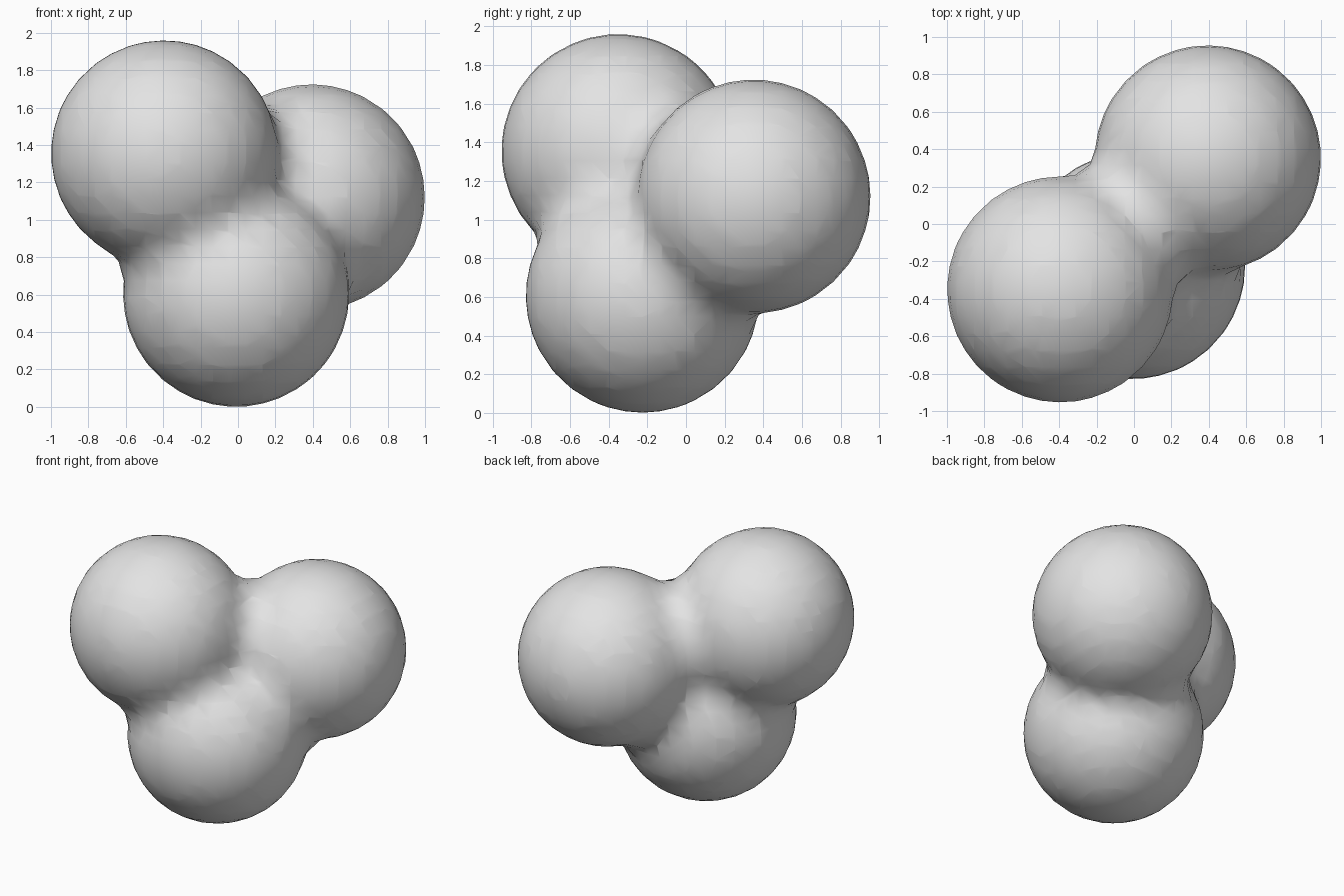
import bpy
from mathutils import Vector
from mathutils.bvhtree import BVHTree

cube = bpy.data.objects.get("Cube")
if cube:
    bpy.data.objects.remove(cube, do_unlink=True)

# Light grey clay colour
grey = bpy.data.materials.new("light_grey")
grey.use_nodes = True
colour = (0.77, 0.77, 0.77, 1.0)
grey.diffuse_color = colour
grey.node_tree.nodes["Principled BSDF"].inputs["Base Color"].default_value = colour

# Three balls: upper right, rear left and bottom
CENTRES = [Vector((-0.395, -0.35, 1.355)),
           Vector((0.395, 0.35, 1.12)),
           Vector((-0.01, -0.225, 0.605))]
RADIUS = 0.605
FILLET = 0.19


def evaluated_mesh(obj):
    bpy.context.view_layer.update()
    depsgraph = bpy.context.evaluated_depsgraph_get()
    return bpy.data.meshes.new_from_object(obj.evaluated_get(depsgraph))


# Base surface: the balls blended as one field
meta = bpy.data.metaballs.new("blob_field")
meta.resolution = 0.09
meta.render_resolution = 0.09
meta.threshold = 0.6
for centre in CENTRES:
    ball = meta.elements.new(type='BALL')
    ball.co = centre
    ball.radius = 0.826
    ball.stiffness = 6.0
field = bpy.data.objects.new("blob_field", meta)
bpy.context.collection.objects.link(field)
mesh = evaluated_mesh(field)
bpy.data.objects.remove(field, do_unlink=True)

# Outer guide shell: union of the balls grown by the fillet radius
shells = []
for centre in CENTRES:
    bpy.ops.mesh.primitive_ico_sphere_add(
        subdivisions=5, radius=RADIUS + FILLET, location=centre)
    shell = bpy.context.object
    shell.data.transform(shell.matrix_world)
    shell.location = (0, 0, 0)
    shell.hide_render = True
    shells.append(shell)
for other in shells[1:]:
    union = shells[0].modifiers.new("union", 'BOOLEAN')
    union.operation = 'UNION'
    union.solver = 'EXACT'
    union.object = other
guide = evaluated_mesh(shells[0])
tree = BVHTree.FromPolygons([v.co for v in guide.vertices],
                            [p.vertices for p in guide.polygons])
for shell in shells:
    bpy.data.objects.remove(shell, do_unlink=True)
bpy.data.meshes.remove(guide)

# Sink the surface one fillet radius inside the guide, rounding the creases
for vert in mesh.vertices:
    nearest = tree.find_nearest(vert.co)[0]
    vert.co = nearest + (vert.co - nearest).normalized() * FILLET

mesh.name = "blended_blob"
mesh.materials.clear()
mesh.materials.append(grey)
mesh.shade_smooth()
blob = bpy.data.objects.new("blended_blob", mesh)
bpy.context.collection.objects.link(blob)
